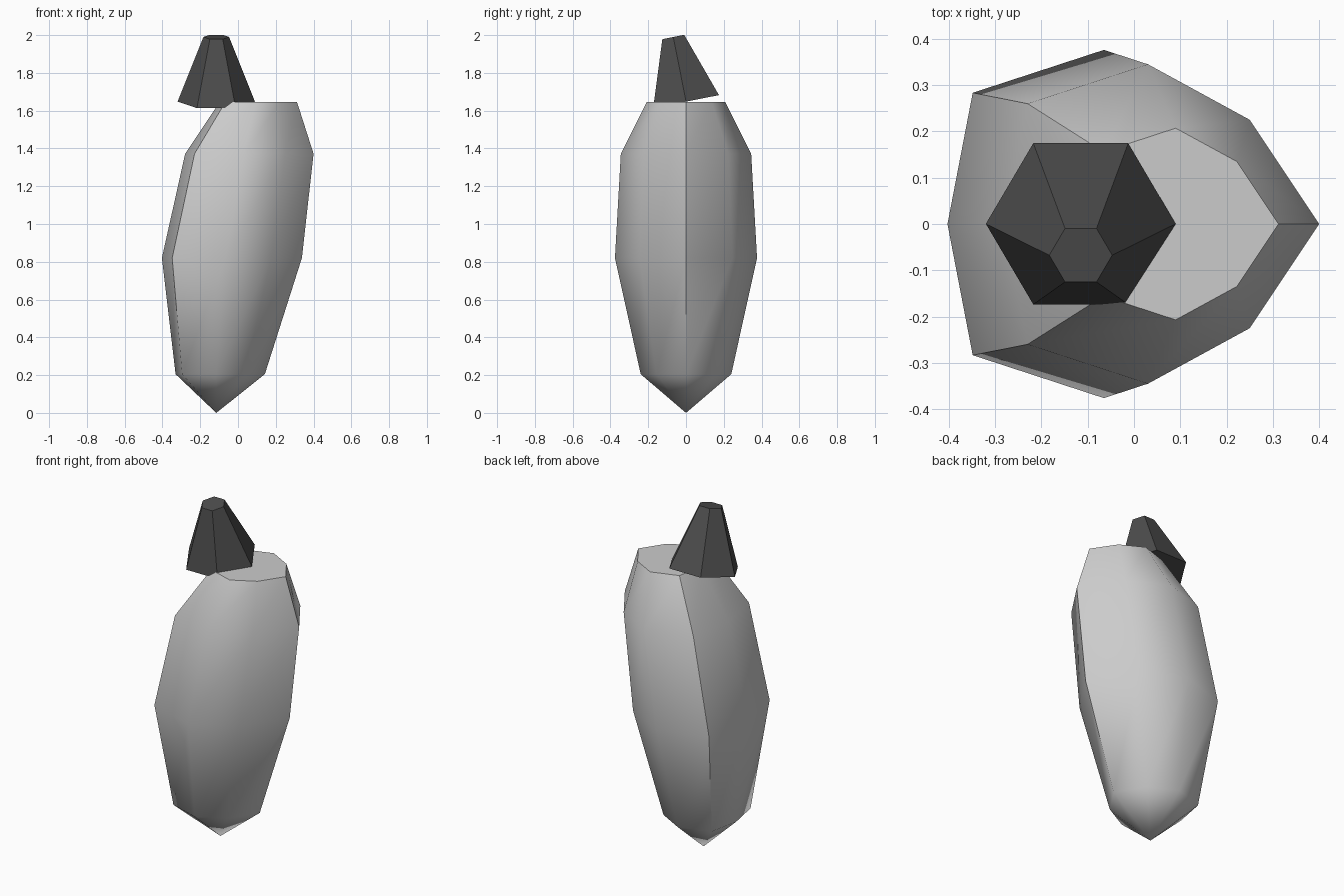
import bpy, bmesh, math
from mathutils import Matrix

if "Cube" in bpy.data.objects:
    bpy.data.objects.remove(bpy.data.objects["Cube"])


def material(name, value):
    mat = bpy.data.materials.new(name)
    mat.diffuse_color = (value, value, value, 1)
    mat.use_nodes = True
    mat.node_tree.nodes["Principled BSDF"].inputs["Base Color"].default_value = mat.diffuse_color
    return mat


def make_object(name, bm, mat):
    bmesh.ops.recalc_face_normals(bm, faces=bm.faces)
    mesh = bpy.data.meshes.new(name)
    bm.to_mesh(mesh)
    bm.free()
    mesh.materials.append(mat)
    obj = bpy.data.objects.new(name, mesh)
    bpy.context.collection.objects.link(obj)
    return obj


light_grey = material("light grey", 0.6)
dark_grey = material("dark grey", 0.075)

# Body: one eight-sided section, pointed at +x, lofted up from a tip
half = [(0.37, 0), (0.22, 0.225), (0, 0.345), (-0.26, 0.26), (-0.31, 0)]
section = half + [(x, -y) for x, y in half[3:0:-1]]
levels = [(0.205, -0.115, 0.695), (0.82, -0.065, 1.09),
          (1.372, 0.03, 1.0), (1.647, 0.09, 0.6)]  # height, x centre, scale

bm = bmesh.new()
tip = bm.verts.new((-0.115, 0, 0))
rings = [[bm.verts.new((cx + x * s, y * s, z)) for x, y in section]
         for z, cx, s in levels]
n = len(section)
for i in range(n):
    j = (i + 1) % n
    bm.faces.new((tip, rings[0][j], rings[0][i]))
    for low, high in zip(rings, rings[1:]):
        bm.faces.new((low[i], low[j], high[j], high[i]))
bm.faces.new(rings[-1])
body = make_object("body", bm, light_grey)
bpy.context.view_layer.objects.active = body
body.select_set(True)
bpy.ops.object.shade_smooth_by_angle(angle=math.radians(50))

# Cap: flat-shaded six-sided frustum, tilted towards the front
bm = bmesh.new()
place = (Matrix.Translation((-0.115, -0.0335, 1.819))
         @ Matrix.Rotation(math.radians(11.2), 4, 'X')
         @ Matrix.Rotation(math.radians(30), 4, 'Z'))
bmesh.ops.create_cone(bm, cap_ends=True, segments=6, radius1=0.205,
                      radius2=0.068, depth=0.349, matrix=place)
make_object("cap", bm, dark_grey)
